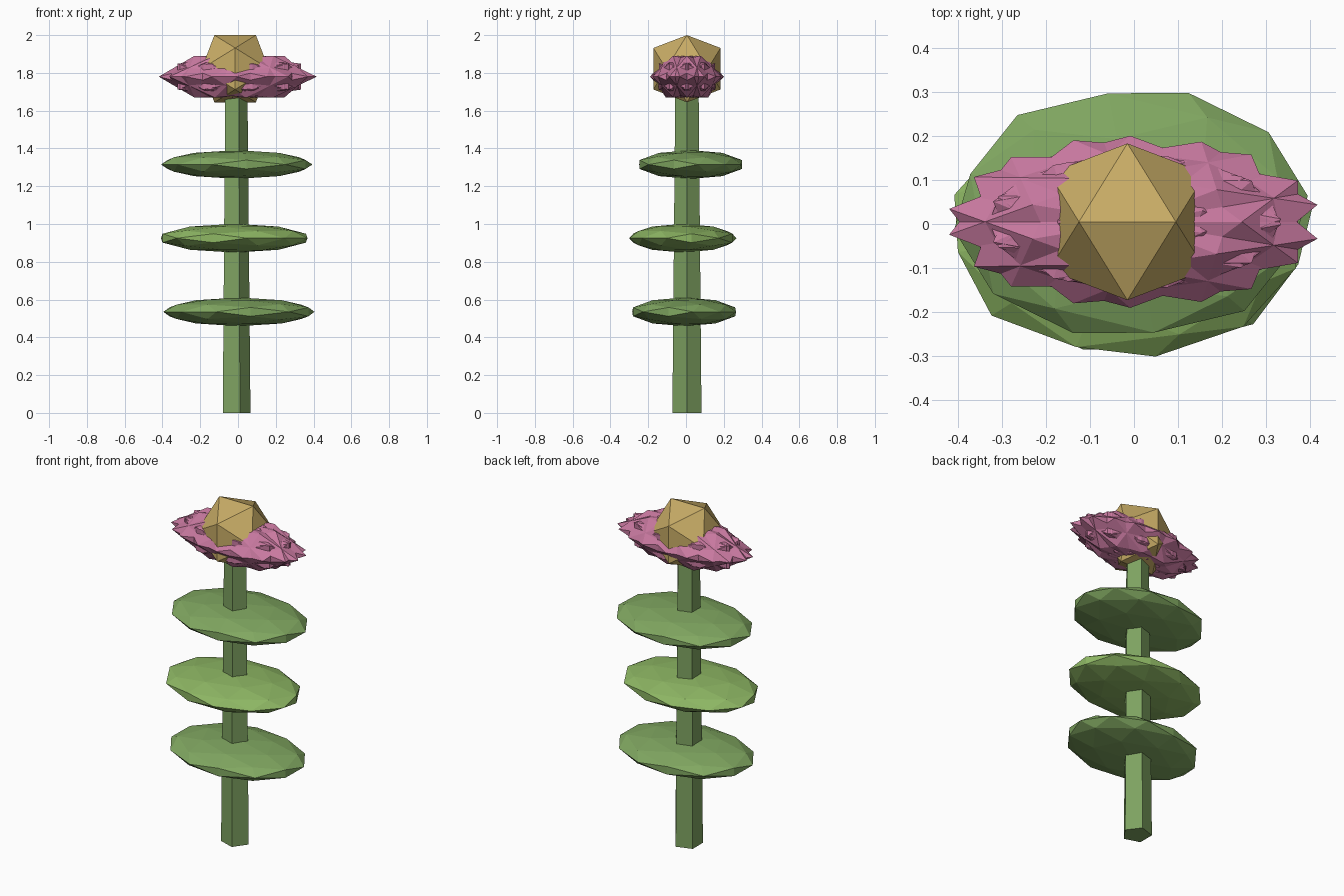
import bpy, bmesh, math
from mathutils import Matrix, Vector

if "Cube" in bpy.data.objects:
    bpy.data.objects.remove(bpy.data.objects["Cube"])


def material(name, rgb):
    m = bpy.data.materials.new(name)
    m.diffuse_color = (*[c ** 2.2 for c in rgb], 1)
    m.use_nodes = True
    m.node_tree.nodes["Principled BSDF"].inputs["Base Color"].default_value = m.diffuse_color
    return m


def finish(bm, name, mat):
    bmesh.ops.recalc_face_normals(bm, faces=bm.faces[:])
    me = bpy.data.meshes.new(name)
    bm.to_mesh(me)
    bm.free()
    ob = bpy.data.objects.new(name, me)
    bpy.context.collection.objects.link(ob)
    me.materials.append(mat)
    return ob


def faceted_ball(name, center, size, turn, detail, mat):
    """Edge-up icosphere, turned about z, then stretched along the world axes."""
    bm = bmesh.new()
    bmesh.ops.create_icosphere(bm, subdivisions=detail, radius=1)
    edge_up = Matrix.Rotation(-math.atan(2) / 2, 3, 'Y')
    spin = Matrix.Rotation(math.radians(turn), 3, 'Z')
    for v in bm.verts:
        p = spin @ edge_up @ v.co.normalized()
        v.co = Vector(center) + Vector([a * b for a, b in zip(p, size)])
    return finish(bm, name, mat)


green = material("stem_green", (0.49, 0.63, 0.38))
leaf_a = material("leaf_green", (0.50, 0.65, 0.38))
leaf_b = material("leaf_light_green", (0.55, 0.71, 0.39))
pink = material("petal_pink", (0.78, 0.47, 0.62))
gold = material("center_gold", (0.78, 0.67, 0.40))

CX, CY = -0.015, 0.005

# Tapered five-sided stem, one corner facing +x
bm = bmesh.new()
rings = []
for z, r in ((0, 0.081), (1.72, 0.065)):
    rings.append([bm.verts.new((CX + r * math.cos(k * math.tau / 5),
                                CY + r * math.sin(k * math.tau / 5), z)) for k in range(5)])
low, high = rings
bm.faces.new(low[::-1])
bm.faces.new(high)
for k in range(5):
    n = (k + 1) % 5
    bm.faces.new((low[k], low[n], high[n], high[k]))
finish(bm, "stem", green)

# Three flattened leaves
leaves = (((0.005, -0.010, 0.535), 41, leaf_a),
          ((-0.020, -0.017, 0.925), -48.5, leaf_b),
          ((-0.007, 0.025, 1.315), 39.5, leaf_a))
for i, (c, turn, mat) in enumerate(leaves):
    faceted_ball(f"leaf_{i + 1}", c, (0.405, 0.288, 0.076), turn, 2, mat)

# Ring of overlapping flat petals
N = 9
for i in range(N):
    t = i * math.tau / N
    c = (0.04 * math.cos(t), CY + 0.02 * math.sin(t), 1.78)
    faceted_ball(f"petal_{i + 1}", c, (0.39, 0.178, 0.13), math.degrees(t), 1, pink)

# Flower center
faceted_ball("flower_center", (CX, CY, 1.822), (0.209, 0.209, 0.209), 0, 1, gold)
